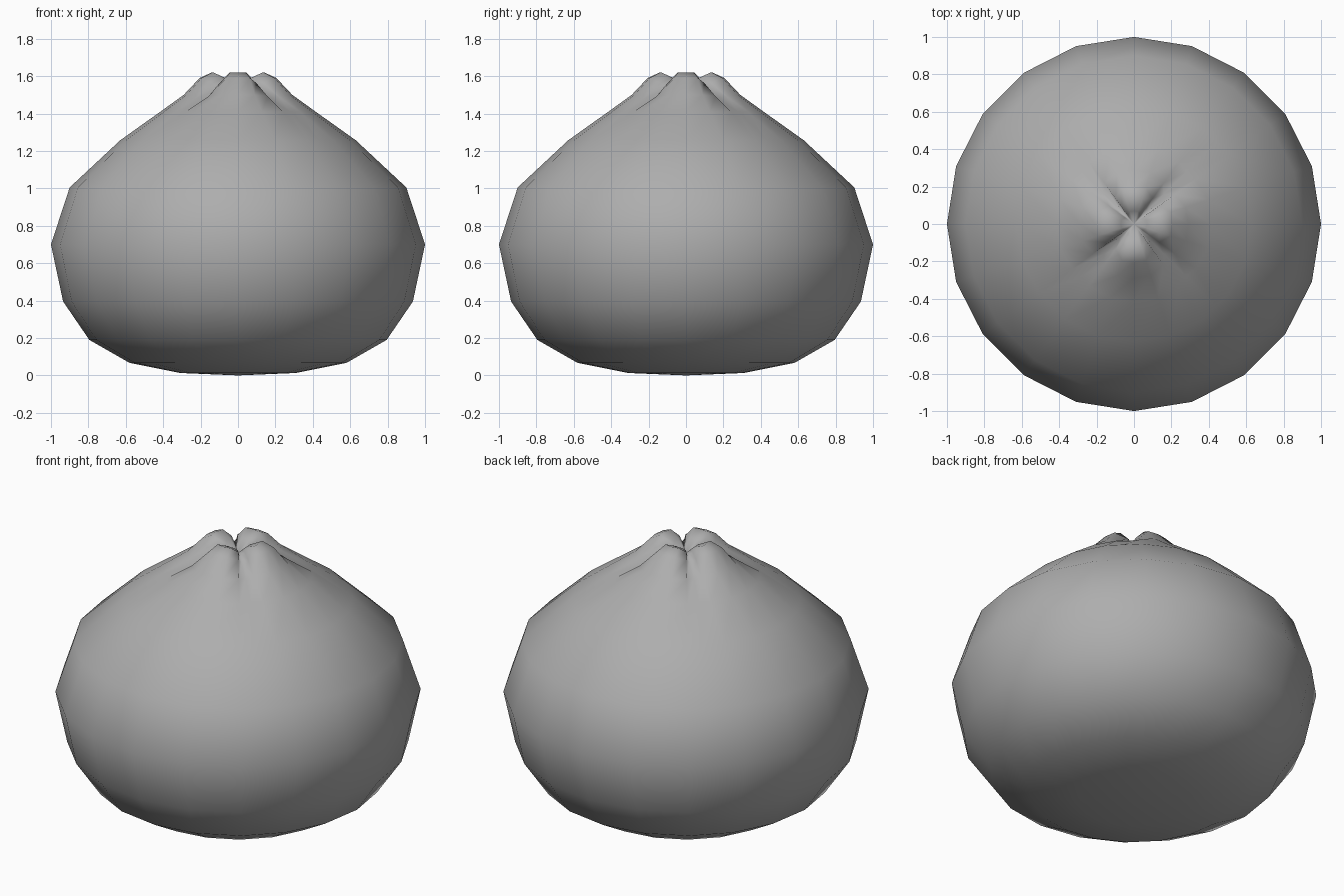
import bpy, bmesh
from math import sin, cos, pi, radians

if "Cube" in bpy.data.objects:
    bpy.data.objects.remove(bpy.data.objects["Cube"])

# 20 sides plus one extra edge down each diagonal crease
ANGLES = sorted([18 * i for i in range(20)] + [45, 135, 225, 315])
N = len(ANGLES)
# radius, height, inward pull and drop of the diagonal creases
RINGS = [(0.31, 0.013, 0, 0), (0.58, 0.067, 0, 0), (0.795, 0.19, 0, 0),
         (0.935, 0.395, 0, 0), (1.00, 0.70, 0, 0), (0.90, 1.005, 0, 0),
         (0.63, 1.257, 0, 0), (0.415, 1.41, 0.015, 0.0),
         (0.29, 1.50, 0.06, 0.02), (0.205, 1.59, 0.10, 0.07),
         (0.14, 1.62, 0.08, 0.09), (0.07, 1.59, 0.035, 0.06)]


def ring(bm, r, z, pull, drop):
    verts = []
    for d in ANGLES:
        off = abs(d % 90 - 45)              # distance from the crease
        w = {0: 1.0, 9: 0.38}.get(off, 0)
        rr = r * (cos(radians(9)) if off == 0 else 1) - pull * w
        a = radians(d)
        verts.append(bm.verts.new((rr * cos(a), rr * sin(a), z - drop * w)))
    return verts


# Rounded body gathered into four pleats at the top
bm = bmesh.new()
rings = [ring(bm, *p) for p in RINGS]
base = bm.verts.new((0, 0, 0))
pinch = bm.verts.new((0, 0, 1.53))
for i in range(N):
    j = (i + 1) % N
    bm.faces.new((base, rings[0][j], rings[0][i]))
    bm.faces.new((pinch, rings[-1][i], rings[-1][j]))
    for lo, hi in zip(rings, rings[1:]):
        bm.faces.new((lo[i], lo[j], hi[j], hi[i]))
bmesh.ops.recalc_face_normals(bm, faces=bm.faces)
for f in bm.faces:
    f.smooth = True
mesh = bpy.data.meshes.new("pleated_dumpling")
bm.to_mesh(mesh)
bm.free()

# Mid grey dough
dough = bpy.data.materials.new("dough")
dough.diffuse_color = (0.42, 0.42, 0.42, 1)
dough.use_nodes = True
dough.node_tree.nodes["Principled BSDF"].inputs["Base Color"].default_value = dough.diffuse_color
mesh.materials.append(dough)
bpy.context.collection.objects.link(bpy.data.objects.new("pleated_dumpling", mesh))
